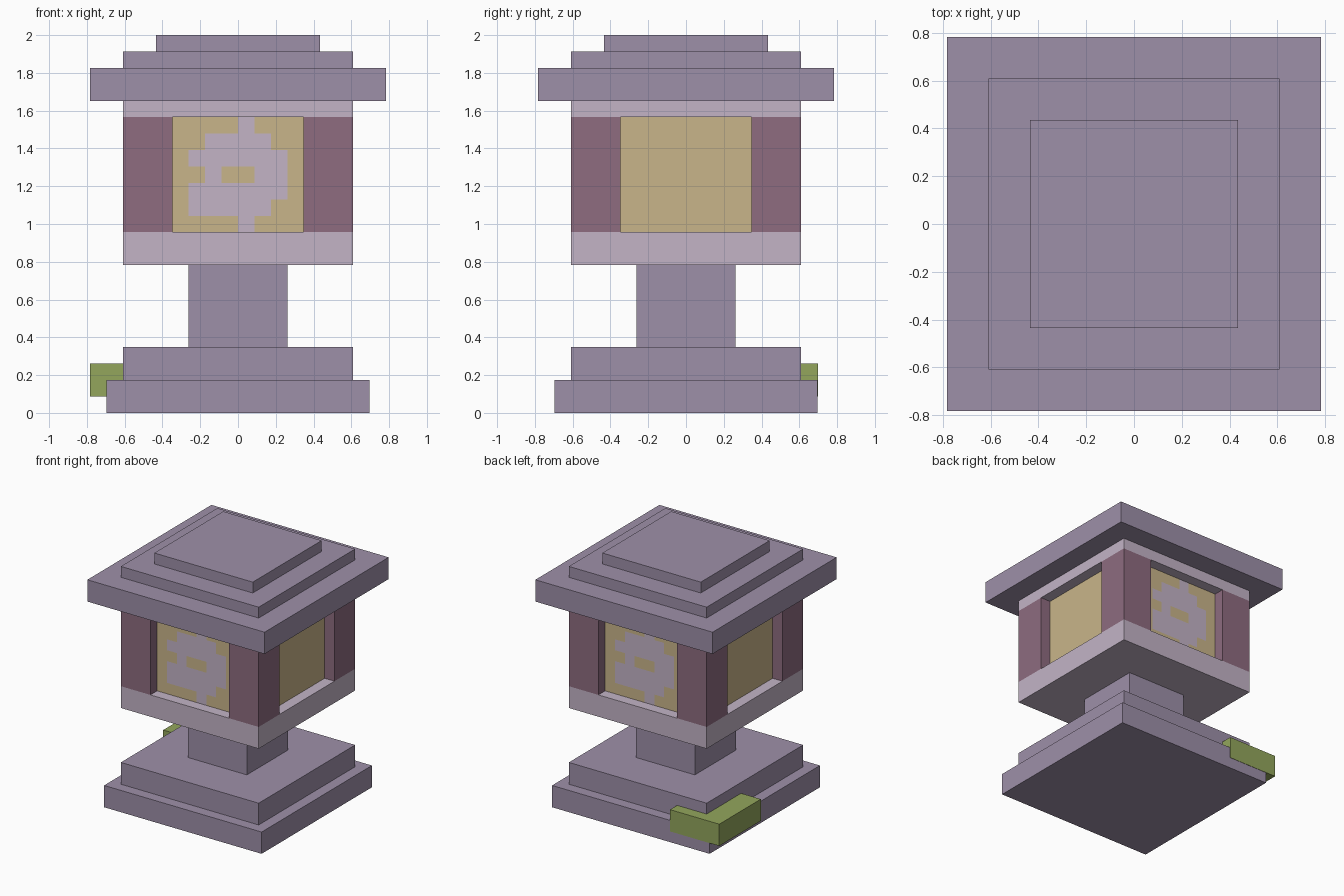
import bpy
import bmesh
from math import pi
from mathutils import Matrix, Vector

if "Cube" in bpy.data.objects:
    bpy.data.objects.remove(bpy.data.objects["Cube"], do_unlink=True)

U = 2 / 23  # one block unit; the lantern is 23 blocks tall


def make_material(name, hex_code):
    srgb = [int(hex_code[i:i + 2], 16) / 255 for i in (0, 2, 4)]
    color = [c / 12.92 if c <= 0.04045 else ((c + 0.055) / 1.055) ** 2.4 for c in srgb] + [1]
    mat = bpy.data.materials.new(name)
    mat.use_nodes = True
    mat.diffuse_color = color
    mat.node_tree.nodes["Principled BSDF"].inputs["Base Color"].default_value = color
    return mat


STONE = make_material("purple stone", "9E90A9")
PALE = make_material("pale lilac", "C3B4C6")
WOOD = make_material("mauve wood", "8E6C80")
PAPER = make_material("warm paper", "C9B58A")
MOSS = make_material("moss green", "93A65C")


def finish(name, bm, *mats):
    mesh = bpy.data.meshes.new(name)
    bm.to_mesh(mesh)
    bm.free()
    for mat in mats:
        mesh.materials.append(mat)
    obj = bpy.data.objects.new(name, mesh)
    bpy.context.collection.objects.link(obj)
    return obj


def add_box(bm, lo, hi):
    lo, hi = Vector(lo) * U, Vector(hi) * U
    bmesh.ops.create_cube(bm, size=1, matrix=Matrix.Translation((lo + hi) / 2)
                          @ Matrix.Diagonal((*(hi - lo), 1)))


def slab(name, half, bottom, top, mat):
    bm = bmesh.new()
    add_box(bm, (-half, -half, bottom), (half, half, top))
    return finish(name, bm, mat)


# Stacked square tiers
slab("base", 8, 0, 2, STONE)
slab("base_step", 7, 2, 4, STONE)
slab("post", 3, 4, 9, STONE)
slab("tray", 7, 9, 11, PALE)
slab("paper_core", 6, 11, 18, PAPER)
slab("upper_rim", 7, 18, 19, PALE)
slab("roof", 9, 19, 21, STONE)
slab("roof_step", 7, 21, 22, STONE)
slab("roof_cap", 5, 22, 23, STONE)

# Corner pillars around the paper core
for x_name, x in (("right", -5.5), ("left", 5.5)):
    for y_name, y in (("front", -5.5), ("back", 5.5)):
        bm = bmesh.new()
        add_box(bm, (x - 1.5, y - 1.5, 11), (x + 1.5, y + 1.5, 18))
        finish(f"{y_name}_{x_name}_pillar", bm, WOOD)

# Painted paper panels, rows listed from the top
PATTERN = ("....#...",
           "..####..",
           ".######.",
           "..#..##.",
           ".######.",
           ".#####..",
           "....#...")
for name, turn in (("front_panel", 0), ("back_panel", pi)):
    bm = bmesh.new()
    bmesh.ops.create_grid(bm, x_segments=8, y_segments=7, size=1,
                          matrix=Matrix.Diagonal((4 * U, 3.5 * U, 1, 1)))
    for face in bm.faces:
        c = face.calc_center_median() / U
        face.material_index = int(PATTERN[int(3.5 - c.y)][int(c.x + 4)] == "#")
    bm.transform(Matrix.Rotation(turn, 4, "Z")
                 @ Matrix.Translation((0, -6.02 * U, 14.5 * U))
                 @ Matrix.Rotation(pi / 2, 4, "X"))
    finish(name, bm, PAPER, PALE)

# L-shaped moss patch wrapping the back right corner, extruded from its outline
bm = bmesh.new()
outline = [(-9, 2), (-7, 2), (-7, 7), (-4, 7), (-4, 8.03), (-9, 8.03)]
face = bm.faces.new([bm.verts.new((x * U, y * U, U)) for x, y in outline])
top = bmesh.ops.extrude_face_region(bm, geom=[face], use_keep_orig=True)
bmesh.ops.translate(bm, vec=(0, 0, 2 * U),
                    verts=[g for g in top["geom"] if isinstance(g, bmesh.types.BMVert)])
bmesh.ops.recalc_face_normals(bm, faces=bm.faces)
finish("moss_patch", bm, MOSS)
